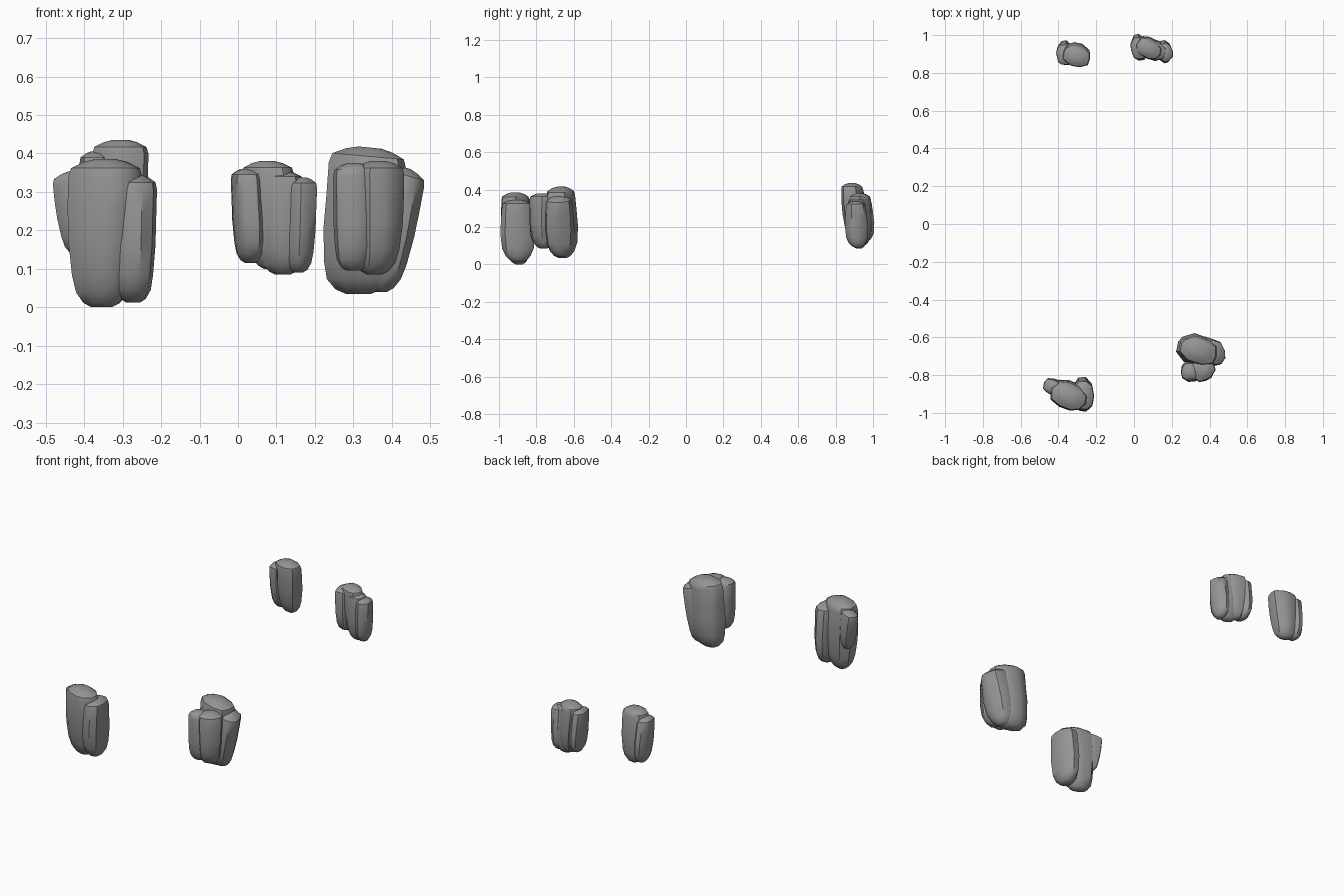
import bpy, bmesh, math, random

if "Cube" in bpy.data.objects:
    bpy.data.objects.remove(bpy.data.objects["Cube"])

random.seed(4)
SIDES = 10
# boulder silhouette: (height fraction, width scale, depth scale)
PROFILE = [(0, .28, .22), (.03, .5, .45), (.1, .7, .7), (.22, .8, .92), (.45, .92, 1.04),
           (.68, .98, 1.03), (.88, 1, .95), (.94, .93, .88), (.98, .6, .6), (1, .3, .3)]

grey = bpy.data.materials.new("dark_grey_rock")
grey.diffuse_color = (.3, .3, .3, 1)
grey.use_nodes = True
grey.node_tree.nodes["Principled BSDF"].inputs["Base Color"].default_value = grey.diffuse_color


def boulder(name, x, y, rx, ry, z0, z1, rot=0, dx=0, dy=0, tilt=0, low=1):
    """Tapered faceted column; dx, dy shift the foot, tilt slopes the top, low scales foot width."""
    bm = bmesh.new()
    rings = []
    angs = [(i + random.uniform(-.22, .22)) * math.tau / SIDES for i in range(SIDES)]
    rads = [random.uniform(.96, 1.04) for _ in angs]
    ca, sa = math.cos(math.radians(rot)), math.sin(math.radians(rot))
    for t, sx, sy in PROFILE:
        grow = low + (1 - low) * min(1, t / .7)
        ring = []
        for a, r in zip(angs, rads):
            c, d = math.cos(a), math.sin(a)
            k = r * grow * (abs(c) ** 2.6 + abs(d) ** 2.6) ** (-1 / 2.6)
            u, v = c * k * rx * sx, d * k * ry * sy
            px, py = u * ca - v * sa, u * sa + v * ca
            z = z0 + t * (z1 - z0) + tilt * px * t ** 2
            ring.append(bm.verts.new((x + px + dx * (1 - t), y + py + dy * (1 - t), z)))
        rings.append(ring)
    for lo, hi in zip(rings, rings[1:]):
        for i in range(SIDES):
            j = (i + 1) % SIDES
            bm.faces.new((lo[i], lo[j], hi[j], hi[i]))
    bm.faces.new(rings[0][::-1])
    bm.faces.new(rings[-1])
    me = bpy.data.meshes.new(name)
    bm.to_mesh(me)
    bm.free()
    me.materials.append(grey)
    ob = bpy.data.objects.new(name, me)
    bpy.context.collection.objects.link(ob)
    bpy.ops.object.select_all(action='DESELECT')
    ob.select_set(True)
    bpy.context.view_layer.objects.active = ob
    bpy.ops.object.shade_smooth_by_angle(angle=math.radians(40))


# front left cluster
boulder("front_left_main", -.345, -.912, .1, .072, 0, .385, -22, -.01, .02)
boulder("front_left_side", -.268, -.907, .058, .082, .012, .345, 0, -.005, .01, 0, 1.15)
boulder("front_left_small", -.43, -.865, .057, .042, .135, .355, -25, .02, 0, .2)

# front right cluster
boulder("front_right_main", .345, -.67, .103, .074, .035, .415, -18, -.03, .01, -.1, 1.2)
boulder("front_right_side", .43, -.68, .058, .075, .04, .365, 20, -.06, .01, -.3, 1.1)
boulder("front_right_small_left", .3, -.783, .052, .05, .095, .375, 10, 0, .005, 0, 1.2)
boulder("front_right_small", .365, -.77, .067, .062, .085, .38, 35, -.01, .01, 0, 1.1)

# back left cluster
boulder("back_left_main", -.305, .885, .074, .058, .135, .435, -15, 0, .025)
boulder("back_left_side", -.37, .895, .042, .06, .15, .405, 0, .01, .02, 0, 1.15)

# back right cluster
boulder("back_right_left", .022, .93, .042, .064, .115, .36, 10, .01, .01, 0, 1.2)
boulder("back_right_main", .075, .928, .072, .052, .1, .38, -25, .01, .01)
boulder("back_right_front", .107, .915, .064, .05, .085, .356, -20, .01, .01, 0, 1.15)
boulder("back_right_side", .165, .907, .04, .054, .09, .338, 10, -.01, .01, 0, 1.2)
